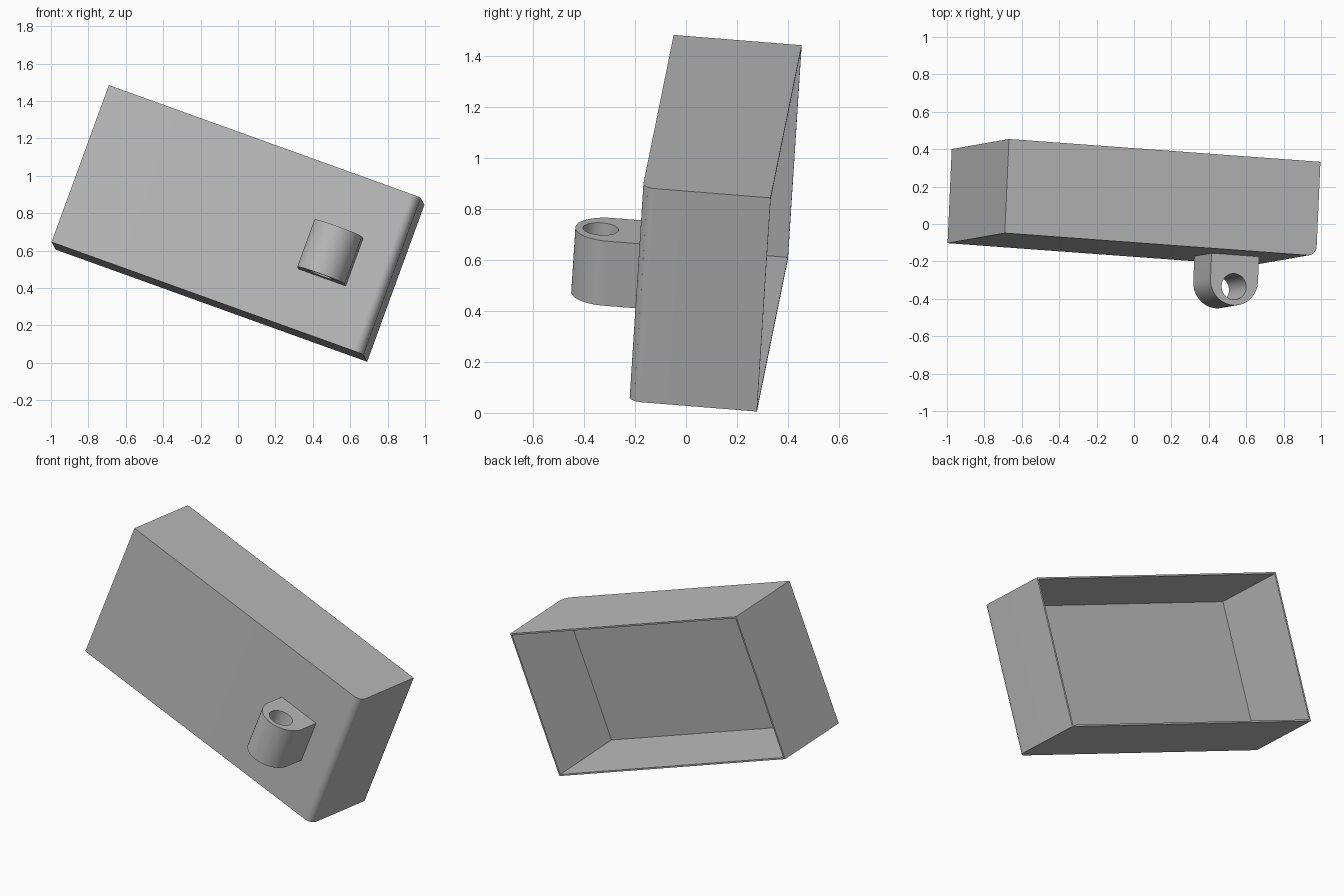
import bpy, bmesh, math
from mathutils import Matrix, Vector

if "Cube" in bpy.data.objects:
    bpy.data.objects.remove(bpy.data.objects["Cube"], do_unlink=True)

LENGTH, DEPTH, HEIGHT = 1.774, 0.505, 0.895
WALL, FLOOR, FILLET = 0.01, 0.02, 0.05
LUG, HOLE = 0.27, 0.07

# Tilted frame: long axis, depth axis and upright axis of the housing
along = Vector((0.9386, -0.0688, -0.338)).normalized()
up = Vector((0.341, 0.0603, 0.9385))
up = (up - along * up.dot(along)).normalized()
back = up.cross(along)
frame = Matrix((along, back, up)).transposed().to_4x4()
frame.translation = (0, 0.115, 0.745)

grey = bpy.data.materials.new("plain grey")
grey.use_nodes = True
colour = (0.5, 0.5, 0.5, 1)
grey.diffuse_color = colour
grey.node_tree.nodes["Principled BSDF"].inputs["Base Color"].default_value = colour


def arc(cx, cy, r, start, end, steps):
    """Points on an arc, angles in degrees."""
    angles = [math.radians(start + (end - start) * i / steps) for i in range(steps + 1)]
    return [(cx + r * math.cos(a), cy + r * math.sin(a)) for a in angles]


def prism(name, outline, height):
    """Extrude an outline symmetrically along the upright axis."""
    bm = bmesh.new()
    base = bm.faces.new([bm.verts.new((x, y, -height / 2)) for x, y in outline])
    top = bmesh.ops.extrude_face_region(bm, geom=[base])["geom"]
    bmesh.ops.translate(bm, vec=(0, 0, height),
                        verts=[v for v in top if isinstance(v, bmesh.types.BMVert)])
    bmesh.ops.recalc_face_normals(bm, faces=bm.faces[:])
    mesh = bpy.data.meshes.new(name)
    bm.to_mesh(mesh)
    bm.free()
    mesh.materials.append(grey)
    obj = bpy.data.objects.new(name, mesh)
    bpy.context.collection.objects.link(obj)
    obj.matrix_world = frame
    return obj


def carve(obj, cutter):
    """Subtract the cutter, remove it, and shade the result."""
    bpy.context.view_layer.update()
    cutter.hide_render = True
    mod = obj.modifiers.new("carve", "BOOLEAN")
    mod.operation, mod.solver, mod.object = "DIFFERENCE", "EXACT", cutter
    bpy.ops.object.select_all(action="DESELECT")
    obj.select_set(True)
    bpy.context.view_layer.objects.active = obj
    bpy.ops.object.modifier_apply(modifier=mod.name)
    bpy.data.objects.remove(cutter, do_unlink=True)
    bpy.ops.object.shade_smooth_by_angle(angle=math.radians(30))


# Open-backed housing with one rounded front edge
x, y = LENGTH / 2, DEPTH / 2
housing = prism("housing", [(-x, y), (-x, -y)]
                + arc(x - FILLET, -y + FILLET, FILLET, -90, 0, 12) + [(x, y)], HEIGHT)
xi, yi = x - WALL, -y + FLOOR
cavity = prism("cavity_cutter", [(-xi, yi), (xi, yi), (xi, y + WALL), (-xi, y + WALL)],
               HEIGHT - 2 * WALL)
carve(housing, cavity)

# Round-nosed hinge lug with an upright pin hole
r, lug_x = LUG / 2, 0.54
root = -y + FLOOR / 4
hinge_lug = prism("hinge_lug", [(lug_x + r, root), (lug_x - r, root)]
                  + arc(lug_x, -y - r, r, 180, 360, 32), LUG)
pin_hole = prism("pin_hole_cutter", arc(lug_x, -y - 0.17, HOLE, 0, 352.5, 47), LUG * 2)
carve(hinge_lug, pin_hole)
